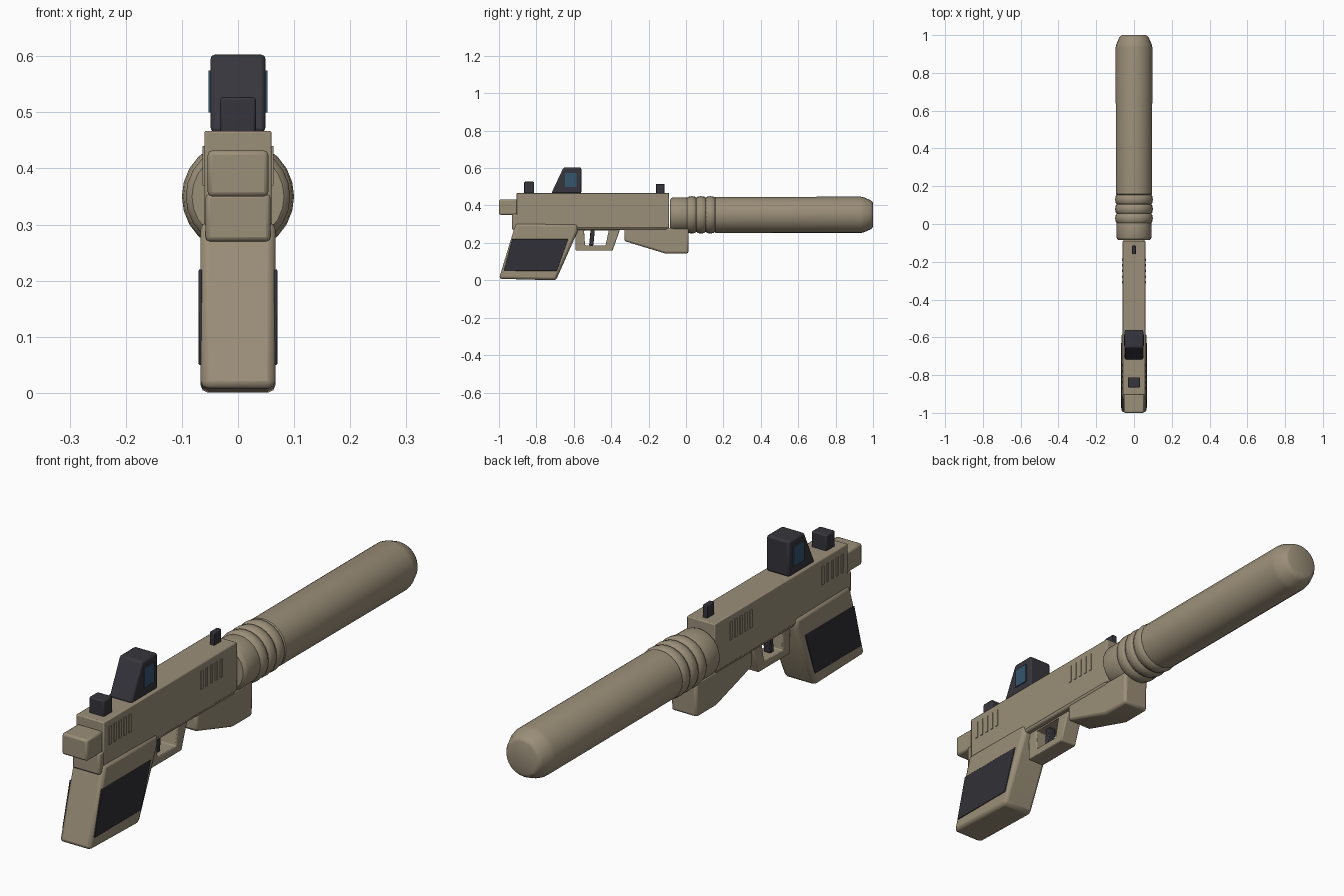
import bpy, bmesh, math
from mathutils import Matrix

if "Cube" in bpy.data.objects:
    bpy.data.objects.remove(bpy.data.objects["Cube"])


def material(name, rgb):
    m = bpy.data.materials.new(name)
    m.diffuse_color = (*rgb, 1)
    m.use_nodes = True
    m.node_tree.nodes["Principled BSDF"].inputs["Base Color"].default_value = m.diffuse_color
    return m


TAN = material("tan", (0.33, 0.275, 0.19))
DARK = material("charcoal", (0.036, 0.036, 0.045))
PANEL = material("dark grip", (0.03, 0.03, 0.038))
GLASS = material("blue glass", (0.035, 0.09, 0.155))


def finish(name, bm, mat, bevel=0.0):
    bmesh.ops.recalc_face_normals(bm, faces=bm.faces)
    me = bpy.data.meshes.new(name)
    bm.to_mesh(me)
    bm.free()
    ob = bpy.data.objects.new(name, me)
    bpy.context.collection.objects.link(ob)
    me.materials.append(mat)
    if bevel:
        mod = ob.modifiers.new("bevel", 'BEVEL')
        mod.width, mod.segments, mod.limit_method = bevel, 2, 'ANGLE'
    bpy.ops.object.select_all(action='DESELECT')
    ob.select_set(True)
    bpy.context.view_layer.objects.active = ob
    bpy.ops.object.shade_smooth_by_angle(angle=math.radians(35))
    return ob


def plate(name, pts, x0, x1, mat, bevel=0.0):
    """Side profile of (y, z) points extruded from x0 to x1."""
    bm = bmesh.new()
    f = bm.faces.new([bm.verts.new((x0, y, z)) for y, z in pts])
    ext = bmesh.ops.extrude_face_region(bm, geom=[f])
    for v in ext["geom"]:
        if isinstance(v, bmesh.types.BMVert):
            v.co.x = x1
    return finish(name, bm, mat, bevel)


def block(name, y0, y1, z0, z1, hw, mat, bevel=0.0):
    return plate(name, [(y0, z0), (y1, z0), (y1, z1), (y0, z1)], -hw, hw, mat, bevel)


# upper slide, frame and rear block
block("slide", -0.905, -0.09, 0.28, 0.467, 0.06, TAN, 0.004)
block("frame", -0.93, -0.10, 0.27, 0.355, 0.058, TAN, 0.008)
block("rear_block", -1.0, -0.90, 0.35, 0.432, 0.054, TAN, 0.008)

# raised ribs on both sides of the slide
for start, label in ((-0.875, "rear"), (-0.315, "front")):
    for i in range(5):
        y = start + i * 0.03
        block(f"{label}_slide_rib_{i}", y, y + 0.013, 0.37, 0.44, 0.063, TAN)

# raked grip with dark side panels
plate("grip", [(-1.0, 0.008), (-0.695, 0.0), (-0.58, 0.26), (-0.58, 0.30),
               (-0.91, 0.305)], -0.067, 0.067, TAN, 0.014)
for s, side in ((-1, "left"), (1, "right")):
    plate(f"{side}_grip_panel", [(-0.975, 0.05), (-0.69, 0.05), (-0.63, 0.22), (-0.93, 0.22)],
          s * 0.064, s * 0.07, PANEL, 0.002)

# trigger guard: outer and inner outlines bridged into a frame
bm = bmesh.new()
outer = [(-0.59, 0.28), (-0.59, 0.158), (-0.393, 0.158), (-0.35, 0.28)]
inner = [(-0.545, 0.266), (-0.54, 0.187), (-0.43, 0.187), (-0.413, 0.266)]
loops = [[bm.verts.new((x, y, z)) for y, z in p]
         for x, p in ((-0.035, outer), (0.035, outer), (0.035, inner), (-0.035, inner))]
for k in range(4):
    a, b = loops[k], loops[(k + 1) % 4]
    for i in range(4):
        j = (i + 1) % 4
        bm.faces.new((a[i], a[j], b[j], b[i]))
finish("trigger_guard", bm, TAN, 0.004)
plate("trigger", [(-0.518, 0.187), (-0.495, 0.187), (-0.487, 0.275), (-0.51, 0.275)],
      -0.014, 0.014, DARK, 0.003)

# sloped block below the muzzle
plate("lower_front_block", [(-0.33, 0.28), (-0.33, 0.21), (-0.11, 0.143), (0.012, 0.143),
                            (0.015, 0.28)], -0.055, 0.055, TAN, 0.01)

# suppressor: profile (y, radius) with three rings, turned around the bore
prof = [(-0.085, 0.0), (-0.085, 0.082), (-0.078, 0.09), (-0.07, 0.093), (0.002, 0.093)]
for c in (0.03, 0.08, 0.13):
    prof += [(c + 0.024 * math.sin(a), 0.091 + 0.009 * math.cos(a))
             for a in (-1.5, -0.8, 0.0, 0.8, 1.5)]
prof += [(0.158, 0.096), (0.935, 0.097), (0.95, 0.094), (0.985, 0.079), (0.996, 0.071),
         (1.0, 0.062), (1.0, 0.0)]
bm = bmesh.new()
vs = [bm.verts.new((r, y, 0.35)) for y, r in prof]
es = [bm.edges.new(p) for p in zip(vs, vs[1:])]
bmesh.ops.spin(bm, geom=vs + es, cent=(0, 0, 0.35), axis=(0, 1, 0),
               angle=math.tau, steps=24, use_merge=True)
bmesh.ops.remove_doubles(bm, verts=bm.verts, dist=1e-4)
finish("suppressor", bm, TAN)

# sights and optic with glass side windows
block("rear_sight", -0.865, -0.812, 0.46, 0.527, 0.032, DARK, 0.005)
block("front_sight", -0.16, -0.115, 0.46, 0.515, 0.01, DARK, 0.003)
plate("optic_housing", [(-0.72, 0.465), (-0.56, 0.465), (-0.56, 0.603), (-0.655, 0.603)],
      -0.049, 0.049, DARK, 0.008)
for s, side in ((-1, "left"), (1, "right")):
    plate(f"{side}_optic_window", [(-0.647, 0.5), (-0.585, 0.5), (-0.585, 0.575), (-0.647, 0.575)],
          s * 0.046, s * 0.053, GLASS)
